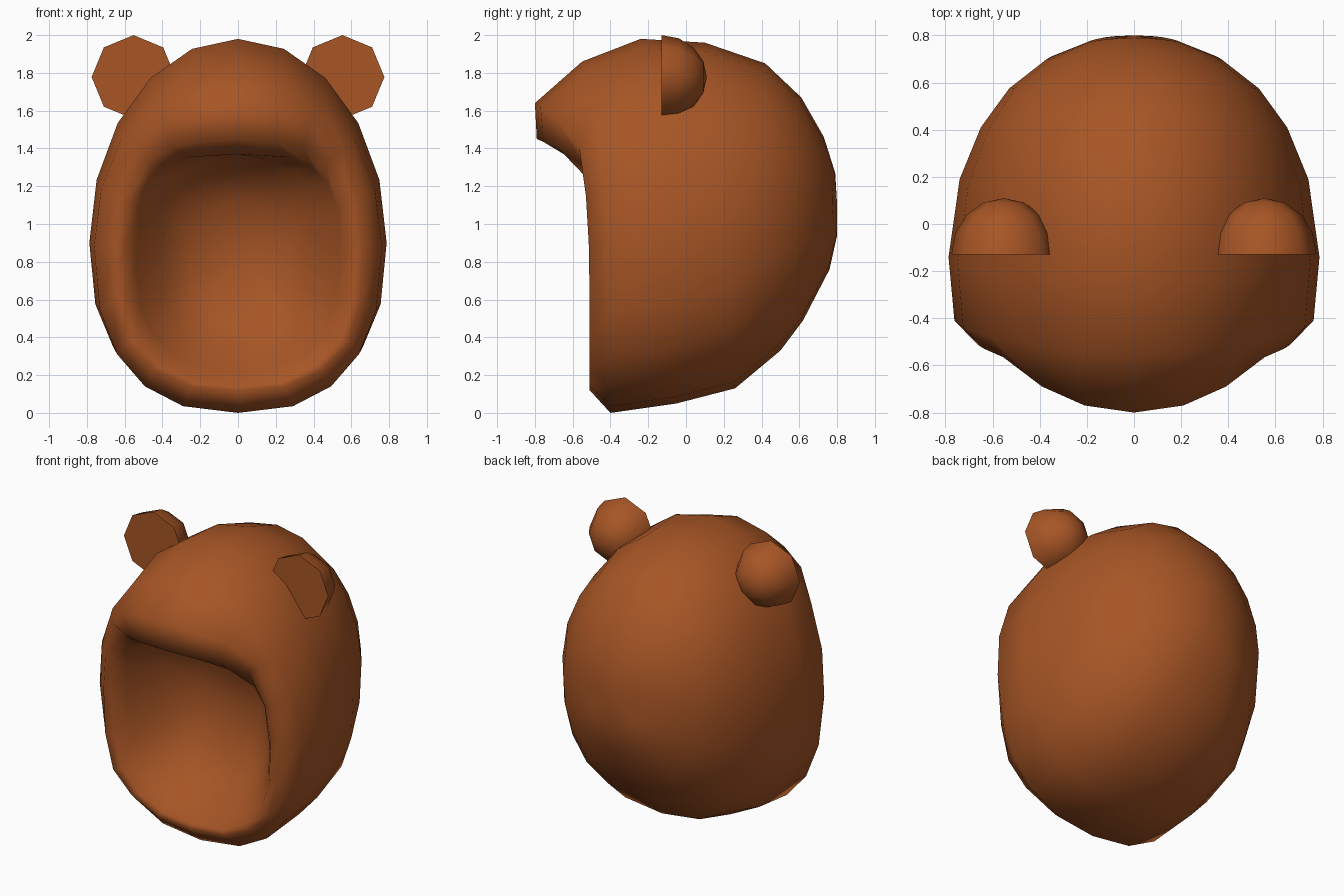
import bpy, bmesh, math
from mathutils import Matrix, Vector

if "Cube" in bpy.data.objects:
    bpy.data.objects.remove(bpy.data.objects["Cube"])

fur = bpy.data.materials.new("brown_fur")
fur.diffuse_color = (0.385, 0.091, 0.0185, 1)
fur.use_nodes = True
fur.node_tree.nodes["Principled BSDF"].inputs["Base Color"].default_value = fur.diffuse_color

HALF = 10            # steps from top to bottom on one side


def finish(name, bm, angle):
    bmesh.ops.recalc_face_normals(bm, faces=bm.faces)
    me = bpy.data.meshes.new(name)
    bm.to_mesh(me)
    bm.free()
    me.materials.append(fur)
    ob = bpy.data.objects.new(name, me)
    bpy.context.collection.objects.link(ob)
    bpy.ops.object.select_all(action='DESELECT')
    ob.select_set(True)
    bpy.context.view_layer.objects.active = ob
    bpy.ops.object.shade_smooth_by_angle(angle=math.radians(angle))
    return ob


def oval(top, width, bottom, y_top, y_side, y_bottom, up=1.0, low=0.82, mid=None):
    """Half ring, top to bottom, widest at mid, with upper and lower roundness."""
    mid = (top + bottom) / 2 if mid is None else mid
    pts = []
    for i in range(HALF + 1):
        a = math.pi * i / HALF
        s = 0.0 if i in (0, HALF) else math.sin(a)
        c = math.cos(a)
        e = up if c > 0 else low
        y = y_side + (y_top - y_bottom) / 2 * c + ((y_top + y_bottom) / 2 - y_side) * c * c
        z = mid + ((top - mid) if c > 0 else (bottom - mid)) * abs(c) ** e
        pts.append((width * s ** e, y, z))
    return pts


# Hood: rings from the back, over the outside, round the rim, into the hollow
rim_outer = [(0, -.80, 1.64), (.21, -.77, 1.62), (.39, -.69, 1.56), (.555, -.565, 1.40),
             (.635, -.53, 1.15), (.66, -.515, .90), (.65, -.51, .60), (.59, -.51, .37),
             (.45, -.51, .23), (.25, -.51, .14), (0, -.51, .12)]
rim_inner = [(0, -.79, 1.45), (.20, -.755, 1.435), (.35, -.68, 1.405), (.47, -.555, 1.335),
             (.57, -.525, 1.12), (.605, -.51, .88), (.59, -.505, .60), (.53, -.505, .39),
             (.40, -.50, .25), (.22, -.49, .165), (0, -.49, .145)]
rings = [
    oval(1.27, .19, .94, .79, .775, .80),
    oval(1.46, .37, .76, .73, .70, .76),
    oval(1.67, .53, .49, .61, .575, .62),
    oval(1.85, .65, .33, .42, .41, .50),
    oval(1.96, .74, .13, .10, .19, .26, mid=.98),
    oval(1.98, .787, .05, -.24, -.14, -.05, mid=.90),
    oval(1.86, .762, .00, -.55, -.41, -.40, mid=.88),
    rim_outer,
    rim_inner,
    oval(1.37, .54, .22, -.57, -.43, -.42, up=0.6),
    oval(1.36, .41, .34, -.32, -.24, -.25, up=0.75),
    oval(1.12, .24, .52, -.13, -.10, -.14),
]
bm = bmesh.new()
loops = []
for half in rings:
    full = half + [(-x, y, z) for x, y, z in half[-2:0:-1]]
    loops.append([bm.verts.new(p) for p in full])
n = 2 * HALF
for a, b in zip(loops, loops[1:]):
    for i in range(n):
        j = (i + 1) % n
        bm.faces.new((a[i], a[j], b[j], b[i]))
for loop, pole in ((loops[0], (0, .80, 1.1)), (loops[-1], (0, -.08, .82))):
    v = bm.verts.new(pole)
    for i in range(n):
        bm.faces.new((loop[i], loop[(i + 1) % n], v))
finish("hood", bm, 170)

# Ears: half balls with a flat front
for side, name in ((1, "right_ear"), (-1, "left_ear")):
    bm = bmesh.new()
    bmesh.ops.create_uvsphere(bm, u_segments=8, v_segments=8, radius=0.222)
    bmesh.ops.rotate(bm, verts=bm.verts, matrix=Matrix.Rotation(math.radians(90), 3, 'X'))
    bmesh.ops.scale(bm, verts=bm.verts, vec=Vector((1, 1.08, 1)))
    bmesh.ops.bisect_plane(bm, geom=bm.verts[:] + bm.edges[:] + bm.faces[:], dist=1e-4,
                           plane_co=(0, 0, 0), plane_no=(0, -1, 0), clear_outer=True)
    rim = [e for e in bm.edges if e.is_boundary]
    bmesh.ops.holes_fill(bm, edges=rim, sides=0)
    bmesh.ops.translate(bm, verts=bm.verts, vec=Vector((side * 0.553, -0.13, 1.778)))
    finish(name, bm, 60)
